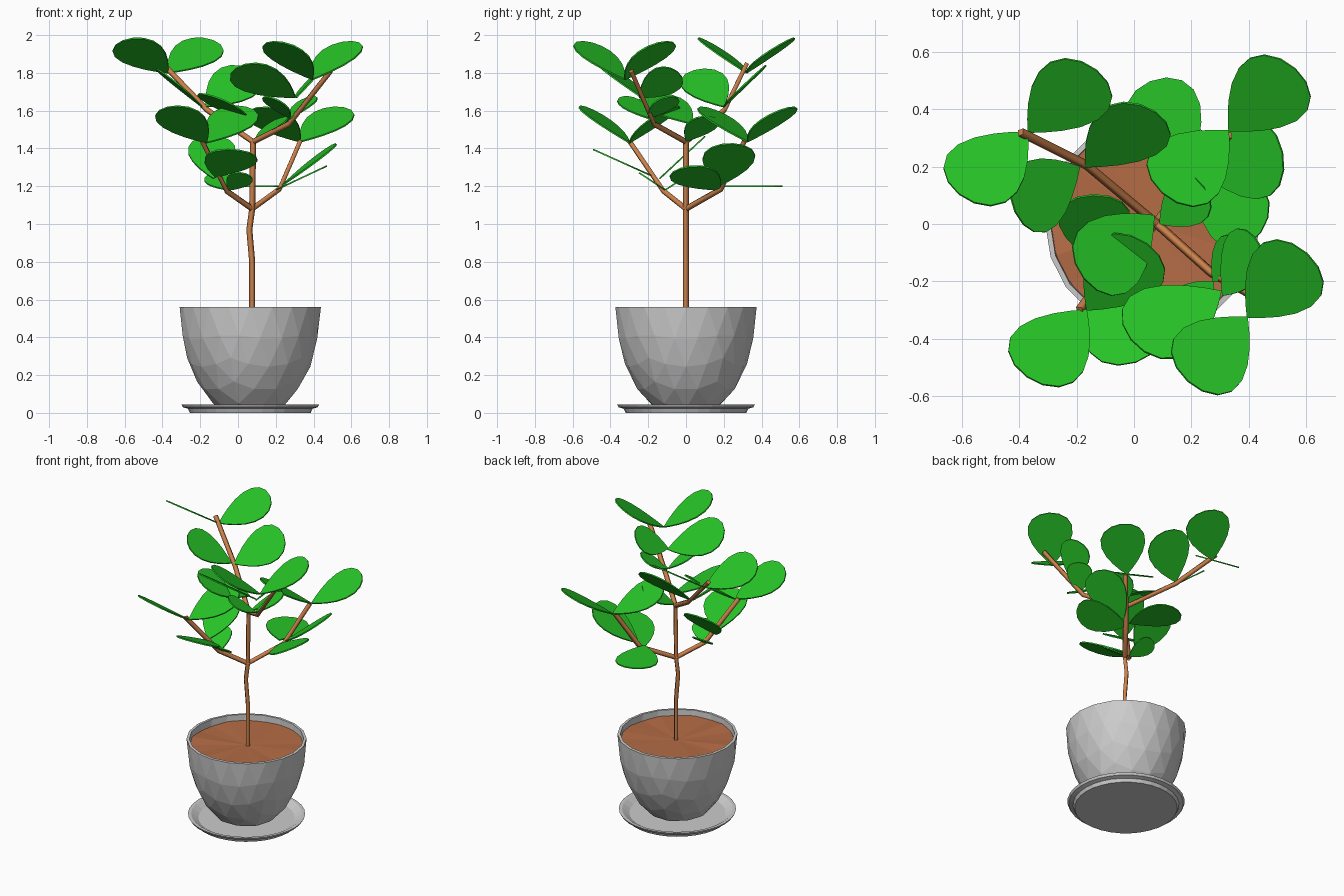
import bpy, bmesh, math, random
from mathutils import Vector, Matrix

if "Cube" in bpy.data.objects:
    bpy.data.objects.remove(bpy.data.objects["Cube"])

random.seed(3)
CX = 0.065  # pot axis


def material(name, *rgb):
    m = bpy.data.materials.new(name)
    m.diffuse_color = (*rgb, 1)
    m.use_nodes = True
    m.node_tree.nodes["Principled BSDF"].inputs["Base Color"].default_value = m.diffuse_color
    return m


LEAF = material("leaf_green", 0.02, 0.55, 0.02)
WOOD = material("bark", 0.6, 0.22, 0.07)
SOIL = material("soil", 0.46, 0.15, 0.06)


def finish(bm, name, mat=None):
    bmesh.ops.recalc_face_normals(bm, faces=bm.faces)
    me = bpy.data.meshes.new(name)
    bm.to_mesh(me)
    bm.free()
    ob = bpy.data.objects.new(name, me)
    bpy.context.collection.objects.link(ob)
    if mat:
        me.materials.append(mat)
    return ob


# faceted bowl-shaped pot, cut from a stretched icosphere
bm = bmesh.new()
bmesh.ops.create_icosphere(bm, subdivisions=3, radius=1)
bmesh.ops.scale(bm, verts=bm.verts, vec=(0.374, 0.374, 0.6))
bmesh.ops.translate(bm, verts=bm.verts, vec=(CX, 0, 0.56))
for z, sign in ((0.56, 1), (0.045, -1)):
    bmesh.ops.bisect_plane(bm, geom=bm.verts[:] + bm.edges[:] + bm.faces[:], dist=1e-4,
                           plane_co=(0, 0, z), plane_no=(0, 0, sign), clear_outer=True)
low = [e for e in bm.edges if e.is_boundary and e.verts[0].co.z < 0.1]
bmesh.ops.holes_fill(bm, edges=low, sides=0)
pot = finish(bm, "pot")
wall = pot.modifiers.new("wall", "SOLIDIFY")
wall.thickness, wall.offset = 0.018, -1

# saucer, lathed from a profile
profile = [(0, 0), (0.32, 0), (0.33, 0.022), (0.357, 0.03), (0.365, 0.045),
           (0.345, 0.045), (0.3, 0.018), (0, 0.018)]
bm = bmesh.new()
vs = [bm.verts.new((r + CX, 0, z)) for r, z in profile]
es = [bm.edges.new(p) for p in zip(vs, vs[1:])]
bmesh.ops.spin(bm, geom=vs + es, cent=(CX, 0, 0), axis=(0, 0, 1), angle=math.tau, steps=32)
bmesh.ops.remove_doubles(bm, verts=bm.verts, dist=1e-4)
finish(bm, "saucer")

# slightly lumpy soil
bm = bmesh.new()
bmesh.ops.create_circle(bm, cap_ends=True, cap_tris=True, segments=20, radius=0.357)
for v in bm.verts:
    v.co += Vector((CX, 0, 0.52 + random.uniform(-0.006, 0.006)))
finish(bm, "soil", SOIL)


# trunk and branches: four-sided swept paths
def stem(name, *pts):
    cu = bpy.data.curves.new(name, "CURVE")
    cu.dimensions = "3D"
    cu.bevel_depth, cu.bevel_resolution, cu.use_fill_caps = 0.016, 0, True
    sp = cu.splines.new("POLY")
    sp.points.add(len(pts) - 1)
    for p, co in zip(sp.points, pts):
        p.co = (*co, 1)
    cu.materials.append(WOOD)
    ob = bpy.data.objects.new(name, cu)
    bpy.context.collection.objects.link(ob)
    bpy.ops.object.select_all(action="DESELECT")
    ob.select_set(True)
    bpy.context.view_layer.objects.active = ob
    bpy.ops.object.convert(target="MESH")


FORK, TOP = (0.075, 0, 1.08), (0.08, 0, 1.435)
stem("trunk", (0.075, 0, 0.5), (0.075, 0, 0.8), (0.06, 0, 0.97), FORK, TOP)
stem("lower_left_branch", FORK, (-0.06, -0.12, 1.175), (-0.19, -0.3, 1.44))
stem("lower_right_branch", FORK, (0.22, 0.185, 1.185), (0.33, 0.31, 1.44))
stem("upper_left_branch", TOP, (-0.165, 0.205, 1.605), (-0.395, 0.32, 1.845))
stem("upper_right_branch", TOP, (0.27, -0.17, 1.53), (0.49, -0.29, 1.81))

# teardrop leaf outline (along, across), pointed at the base
N = 18
ANGLES = [math.tau * i / N for i in range(N)]
OUTLINE = [((1 - math.cos(t)) / 2, 0.5 * math.sin(t) * abs(math.sin(t / 2))) for t in ANGLES]


def leaf(name, base, heading, uphill, slope=0.66, length=0.365):
    """Flat leaf pointing to a heading, on a plane that climbs towards uphill."""
    h, up = math.radians(heading), math.radians(uphill)
    d = Vector((math.cos(h), math.sin(h), slope * math.cos(h - up))).normalized()
    n = Vector((-slope * math.cos(up), -slope * math.sin(up), 1)).normalized()
    s = n.cross(d)
    bm = bmesh.new()
    face = bm.faces.new([bm.verts.new(Vector(base) + (d * u + s * v) * length - n * 0.004)
                         for u, v in OUTLINE])
    top = bmesh.ops.extrude_face_region(bm, geom=[face])["geom"]
    bmesh.ops.translate(bm, vec=n * 0.008, verts=[g for g in top if isinstance(g, bmesh.types.BMVert)])
    finish(bm, name, LEAF)


def opposite_leaves(name, base, heading, uphill, **size):
    for i in range(2):
        leaf(f"{name}_{i + 1}", base, heading + 180 * i, uphill + 180 * i, **size)


# mirrored pairs at branch tips and low on the branches
opposite_leaves("upper_left_tip_leaf", (-0.37, 0.32, 1.8), 42, 79)
opposite_leaves("upper_right_tip_leaf", (0.395, -0.325, 1.765), 47, 50)
opposite_leaves("lower_left_tip_leaf", (-0.165, -0.3, 1.43), 48, 72)
opposite_leaves("lower_right_tip_leaf", (0.33, 0.325, 1.435), 43, 62, slope=0.6)
opposite_leaves("upper_right_small_leaf", (0.275, -0.2, 1.56), 50, 35, length=0.21)
opposite_leaves("lower_left_small_leaf", (-0.05, -0.11, 1.18), 305, 270, length=0.18)

# turned leaves along the branches
leaf("upper_left_mid_leaf_1", (-0.19, 0.2, 1.62), 215, 186, 0.8, 0.335)
leaf("upper_left_mid_leaf_2", (-0.17, 0.2, 1.62), 38, 87, 0.95)
leaf("trunk_top_leaf_1", (0.07, 0.03, 1.53), 222, 205, 0.5)
leaf("trunk_top_leaf_2", (0.09, 0, 1.44), 40, 23, length=0.24)
leaf("upper_right_mid_leaf_1", (0.305, -0.235, 1.67), 208, 257, length=0.39)
leaf("upper_right_mid_leaf_2", (0.31, -0.25, 1.67), 62, 6, 1.04, 0.27)
leaf("lower_left_mid_leaf_1", (-0.13, -0.14, 1.24), 93, 90, 0.93, 0.33)
leaf("lower_left_mid_leaf_2", (-0.12, -0.17, 1.25), 292, 270, 0.45)
leaf("lower_right_mid_leaf_1", (0.235, 0.18, 1.205), 14, 8, 0.76)
leaf("lower_right_mid_leaf_2", (0.2, 0.18, 1.18), 319, 0, 0.47, 0.34)
leaf("lower_right_mid_leaf_3", (0.19, 0.18, 1.2), 113, 0, 0, 0.345)
